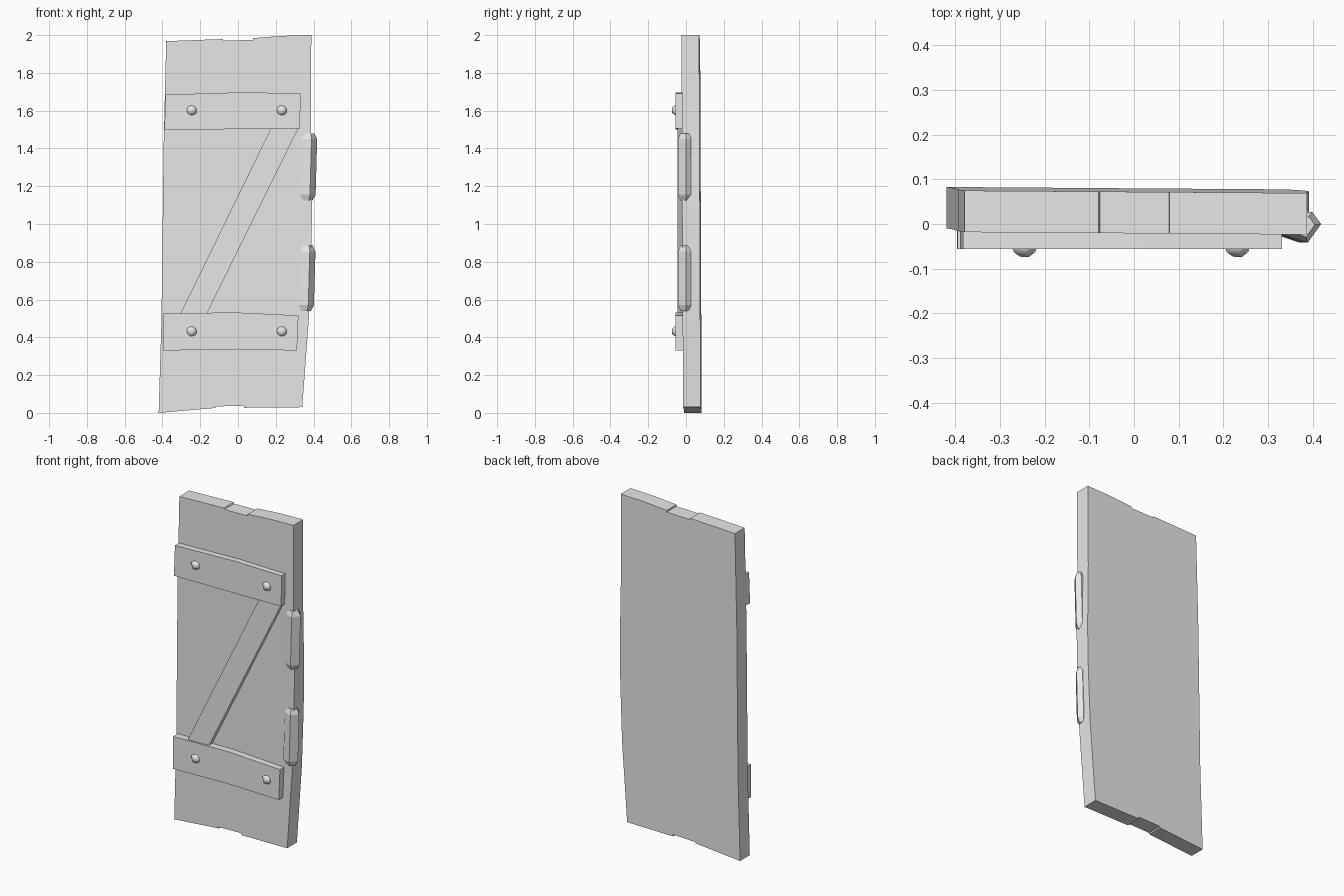
import bpy, bmesh
from mathutils import Matrix, Vector

cube = bpy.data.objects.get("Cube")
if cube:
    bpy.data.objects.remove(cube, do_unlink=True)

GREY = (0.8, 0.8, 0.8, 1)
mat = bpy.data.materials.new("plain grey")
mat.use_nodes = True
mat.diffuse_color = GREY
mat.node_tree.nodes["Principled BSDF"].inputs["Base Color"].default_value = GREY


def add_object(name, bm):
    bmesh.ops.recalc_face_normals(bm, faces=bm.faces)
    mesh = bpy.data.meshes.new(name)
    bm.to_mesh(mesh)
    bm.free()
    mesh.materials.append(mat)
    obj = bpy.data.objects.new(name, mesh)
    bpy.context.collection.objects.link(obj)
    return obj


def prism(name, ring, offset):
    """Extrude a closed ring of points along an offset."""
    bm = bmesh.new()
    face = bm.faces.new([bm.verts.new(p) for p in ring])
    out = bmesh.ops.extrude_face_region(bm, geom=[face], use_keep_orig=True)
    verts = [v for v in out["geom"] if isinstance(v, bmesh.types.BMVert)]
    bmesh.ops.translate(bm, verts=verts, vec=offset)
    return add_object(name, bm)


def slab(name, outline, front, back):
    return prism(name, [(x, front, z) for x, z in outline], (0, back - front, 0))


# Door leaf: bowed sides, stepped plank ends, slight lean
bottom = [(-0.42, 0), (-0.12, 0.026), (-0.118, 0.034), (0.03, 0.038),
          (0.032, 0.027), (0.34, 0.03)]
right = [(0.375, 0.5), (0.388, 0.85), (0.392, 1.1), (0.386, 1.5)]
top = [(0.388, 2), (0.235, 1.996), (0.08, 1.984), (0.078, 1.974),
       (-0.076, 1.971), (-0.08, 1.979), (-0.38, 1.968)]
left = [(-0.394, 1.4), (-0.4, 0.9), (-0.405, 0.5)]
door = slab("door_planks", bottom + right + top + left, 0, 0.093)
for v in door.data.vertices:
    v.co.y -= 0.013 + 0.004 * v.co.z + 0.007 * v.co.x

# Cross battens and diagonal brace
slab("upper_batten", [(-0.39, 1.5), (0, 1.502), (0.327, 1.506),
                      (0.332, 1.692), (0.02, 1.697), (-0.383, 1.685)], -0.056, -0.005)
slab("lower_batten", [(-0.397, 0.33), (0, 0.337), (0.312, 0.33),
                      (0.32, 0.516), (-0.02, 0.532), (-0.395, 0.526)], -0.056, -0.005)
slab("diagonal_brace", [(-0.305, 0.525), (-0.165, 0.525), (0.32, 1.508),
                        (0.175, 1.508)], -0.045, -0.005)

# Faceted bolt heads
for z, row in ((1.602, "upper"), (0.432, "lower")):
    for x, side in ((-0.245, "right"), (0.232, "left")):
        bm = bmesh.new()
        bmesh.ops.create_icosphere(bm, subdivisions=1, radius=0.033,
                                   matrix=Matrix.Translation((x, -0.046, z)))
        bolt = add_object(f"{row}_{side}_bolt", bm)
        bolt.data.shade_smooth()

# Hinge knuckles: five-sided bars with tapered ends
section = [(0.332, -0.025), (0.383, -0.042), (0.413, 0), (0.393, 0.027), (0.34, 0.027)]
centre = Vector((0.37, -0.005))
for name, z0, z1, shift in (("upper_hinge", 1.125, 1.48, 0.002),
                            ("lower_hinge", 0.54, 0.885, -0.007)):
    bm = bmesh.new()
    rings = []
    for z, scale in ((z0, 0.65), (z0 + 0.03, 1), (z1 - 0.03, 1), (z1, 0.65)):
        lean = shift + 0.01 * ((z - z0) / (z1 - z0) - 0.5)
        pts = [centre + (Vector(p) - centre) * scale for p in section]
        rings.append([bm.verts.new((p.x + lean, p.y, z)) for p in pts])
    for a, b in zip(rings, rings[1:]):
        for i in range(len(a)):
            j = (i + 1) % len(a)
            bm.faces.new((a[i], a[j], b[j], b[i]))
    bm.faces.new(rings[0])
    bm.faces.new(rings[-1])
    add_object(name, bm)
